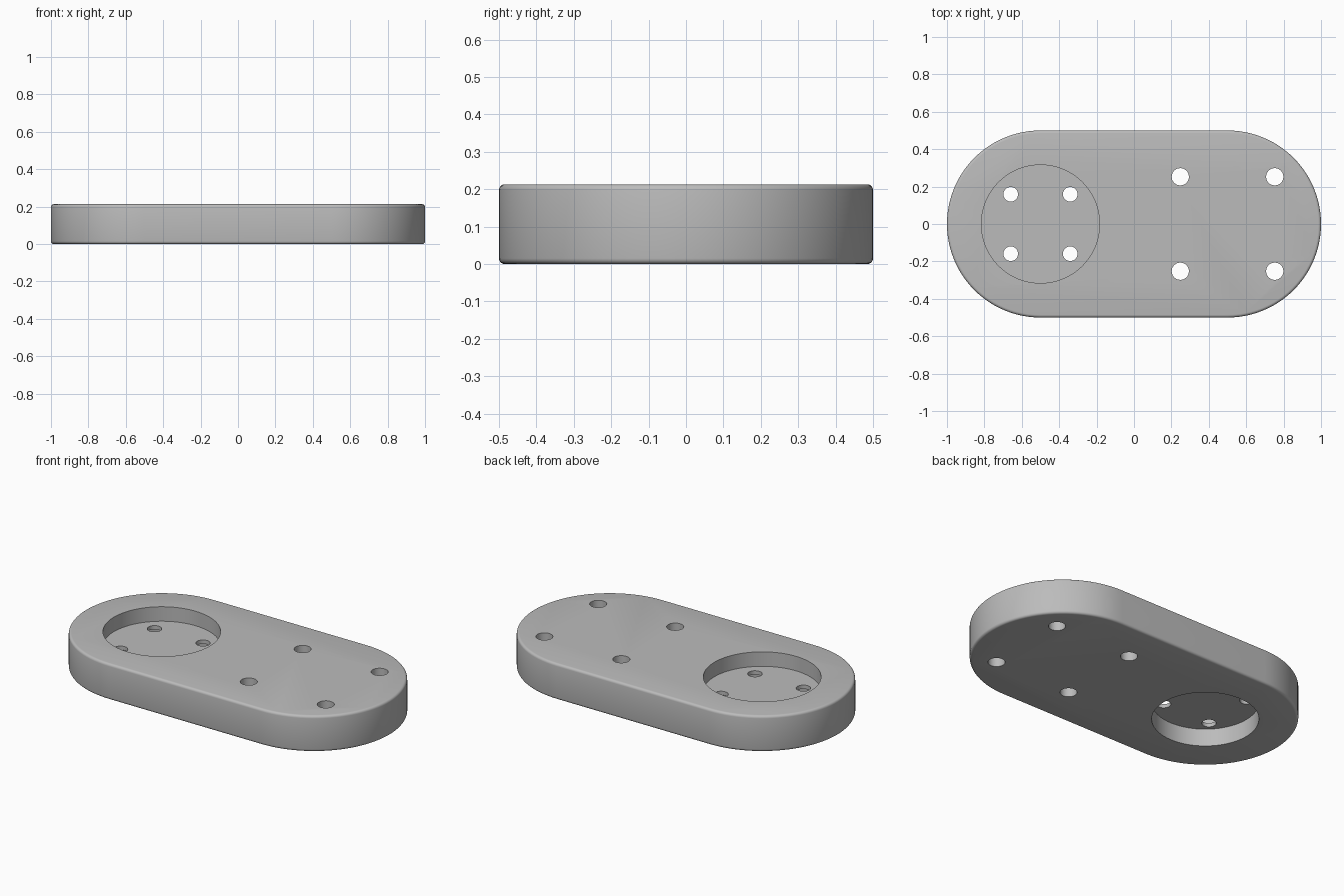
import bpy, bmesh
from math import sin, cos, pi, radians

if "Cube" in bpy.data.objects:
    bpy.data.objects.remove(bpy.data.objects["Cube"])

HEIGHT = 0.213
END_X = 0.5

grey = bpy.data.materials.new("plain_grey")
grey.use_nodes = True
colour = (0.5, 0.5, 0.5, 1)
grey.diffuse_color = colour
grey.node_tree.nodes["Principled BSDF"].inputs["Base Color"].default_value = colour


def prism(name, outline, z0, z1):
    """Solid made by extruding a flat outline from z0 to z1."""
    bm = bmesh.new()
    face = bm.faces.new([bm.verts.new((x, y, z0)) for x, y in outline])
    top = bmesh.ops.extrude_face_region(bm, geom=[face])["geom"]
    verts = [v for v in top if isinstance(v, bmesh.types.BMVert)]
    bmesh.ops.translate(bm, verts=verts, vec=(0, 0, z1 - z0))
    bmesh.ops.recalc_face_normals(bm, faces=bm.faces)
    mesh = bpy.data.meshes.new(name)
    bm.to_mesh(mesh)
    bm.free()
    mesh.materials.append(grey)
    obj = bpy.data.objects.new(name, mesh)
    bpy.context.collection.objects.link(obj)
    return obj


def arc(cx, cy, r, start, sweep, steps):
    return [(cx + r * cos(start + sweep * i / steps),
             cy + r * sin(start + sweep * i / steps)) for i in range(steps + 1)]


def cylinder(name, x, y, r, z0, z1, sides):
    return prism(name, arc(x, y, r, 0, 2 * pi, sides)[:-1], z0, z1)


# Rounded slab with softened rims
outline = arc(END_X, 0, 0.5, -pi / 2, pi, 48) + arc(-END_X, 0, 0.5, pi / 2, pi, 48)
plate = prism("mounting_plate", outline, 0, HEIGHT)
bevel = plate.modifiers.new("rim_rounding", "BEVEL")
bevel.width = 0.015
bevel.segments = 4
bevel.limit_method = "ANGLE"
bevel.angle_limit = radians(60)

# Round pockets above and below a thin web
cutters = [
    cylinder("upper_pocket_cutter", -END_X, 0, 0.316, 0.127, HEIGHT + 0.1, 96),
    cylinder("lower_pocket_cutter", -END_X, 0, 0.288, -0.1, 0.104, 96),
]

# Four-hole patterns through the web and through the solid end
for label, cx, offset, r in (("web", -END_X, 0.159, 0.039), ("end", END_X, 0.2525, 0.046)):
    for sx in (-1, 1):
        for sy in (-1, 1):
            cutters.append(cylinder(label + "_hole_cutter", cx + sx * offset,
                                    sy * offset, r, -0.2, HEIGHT + 0.2, 40))

for cutter in cutters:
    cutter.hide_render = True
    cut = plate.modifiers.new(cutter.name, "BOOLEAN")
    cut.operation = "DIFFERENCE"
    cut.solver = "EXACT"
    cut.object = cutter

# Apply the cuts and discard the cutters
bpy.context.view_layer.update()
evaluated = plate.evaluated_get(bpy.context.evaluated_depsgraph_get())
plate.data = bpy.data.meshes.new_from_object(evaluated)
plate.modifiers.clear()
for cutter in cutters:
    bpy.data.objects.remove(cutter)

bpy.ops.object.select_all(action="DESELECT")
plate.select_set(True)
bpy.context.view_layer.objects.active = plate
bpy.ops.object.shade_smooth_by_angle(angle=radians(35))
